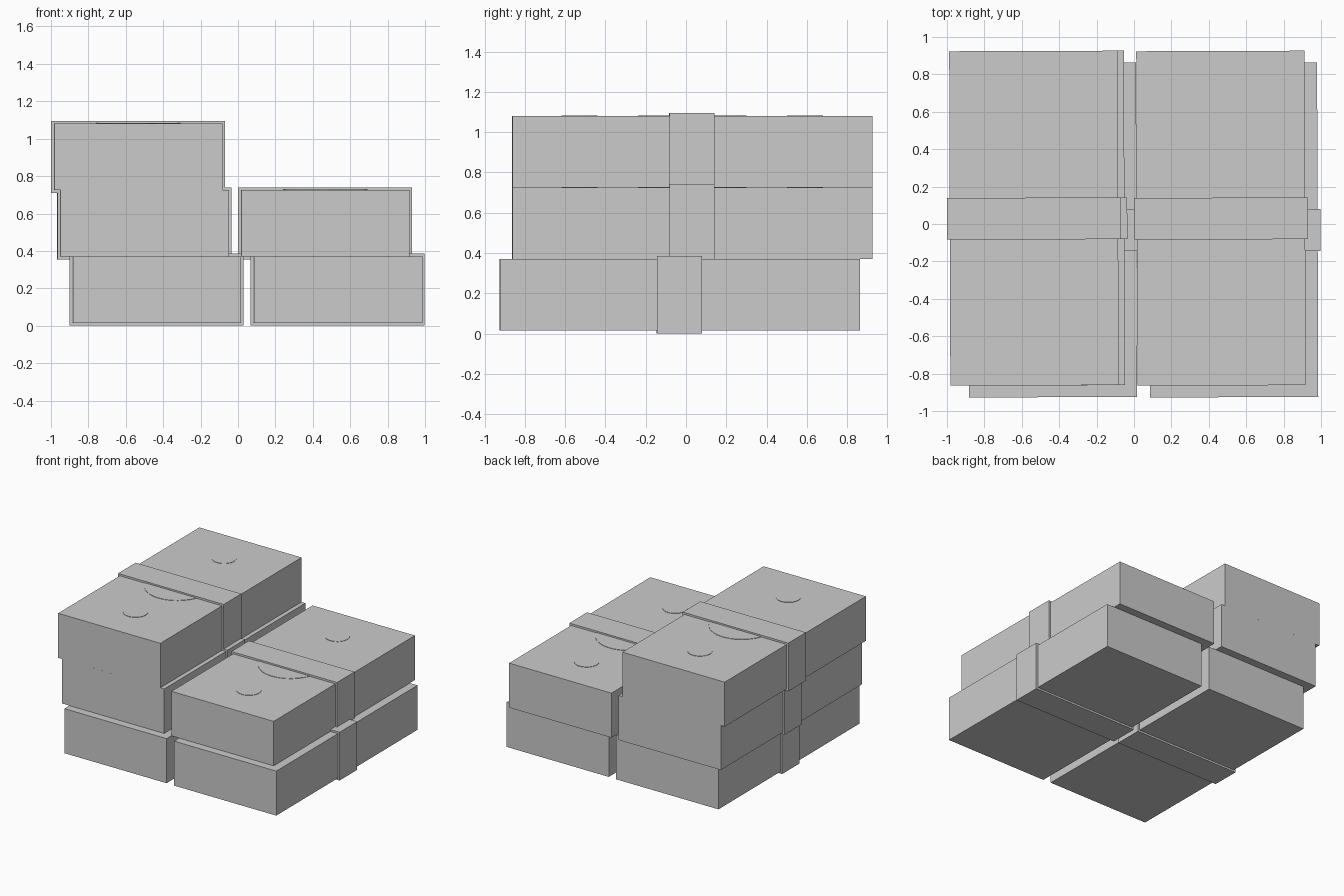
import bpy, bmesh, math
from mathutils import Matrix

if "Cube" in bpy.data.objects:
    bpy.data.objects.remove(bpy.data.objects["Cube"])

BODY = (0.90, 1.788, 0.355)      # block of stacked sheets
BAND = (0.93, 0.223, 0.385)      # wrapper around the middle
BASE = 0.015
TILT = math.radians(0.2)


def new_object(name, bm, loc):
    mesh = bpy.data.meshes.new(name)
    bm.to_mesh(mesh)
    bm.free()
    ob = bpy.data.objects.new(name, mesh)
    ob.location = loc
    ob.rotation_euler.z = TILT
    bpy.context.collection.objects.link(ob)


def box(name, size, loc):
    bm = bmesh.new()
    bmesh.ops.create_cube(bm, size=1, matrix=Matrix.Diagonal((*size, 1)))
    new_object(name, bm, loc)


def printed_ovals(name, loc):
    # large centre oval and a small one toward each end, barely raised
    bm = bmesh.new()
    for y, rx, ry in ((0, 0.25, 0.27), (-0.56, 0.09, 0.09), (0.56, 0.09, 0.09)):
        bmesh.ops.create_cone(
            bm, cap_ends=True, segments=32, radius1=1, radius2=1, depth=0.004,
            matrix=Matrix.Translation((0, y, 0)) @ Matrix.Diagonal((rx, ry, 1, 1)))
    new_object(name, bm, loc)


def bundle(name, x, y, level):
    z = BASE + BODY[2] * (level + 0.5)
    box(name + "_paper_block", BODY, (x, y, z))
    box(name + "_paper_band", BAND, (x, y - 0.002, z))
    printed_ovals(name + "_printed_ovals", (x, y, z + BODY[2] / 2 + 0.001))


# three bundles on the left, two on the right
bundle("bottom_left", -0.436, -0.032, 0)
bundle("bottom_right", 0.532, -0.032, 0)
bundle("middle_left", -0.501, 0.031, 1)
bundle("middle_right", 0.465, 0.031, 1)
bundle("top_left", -0.535, 0.031, 2)
